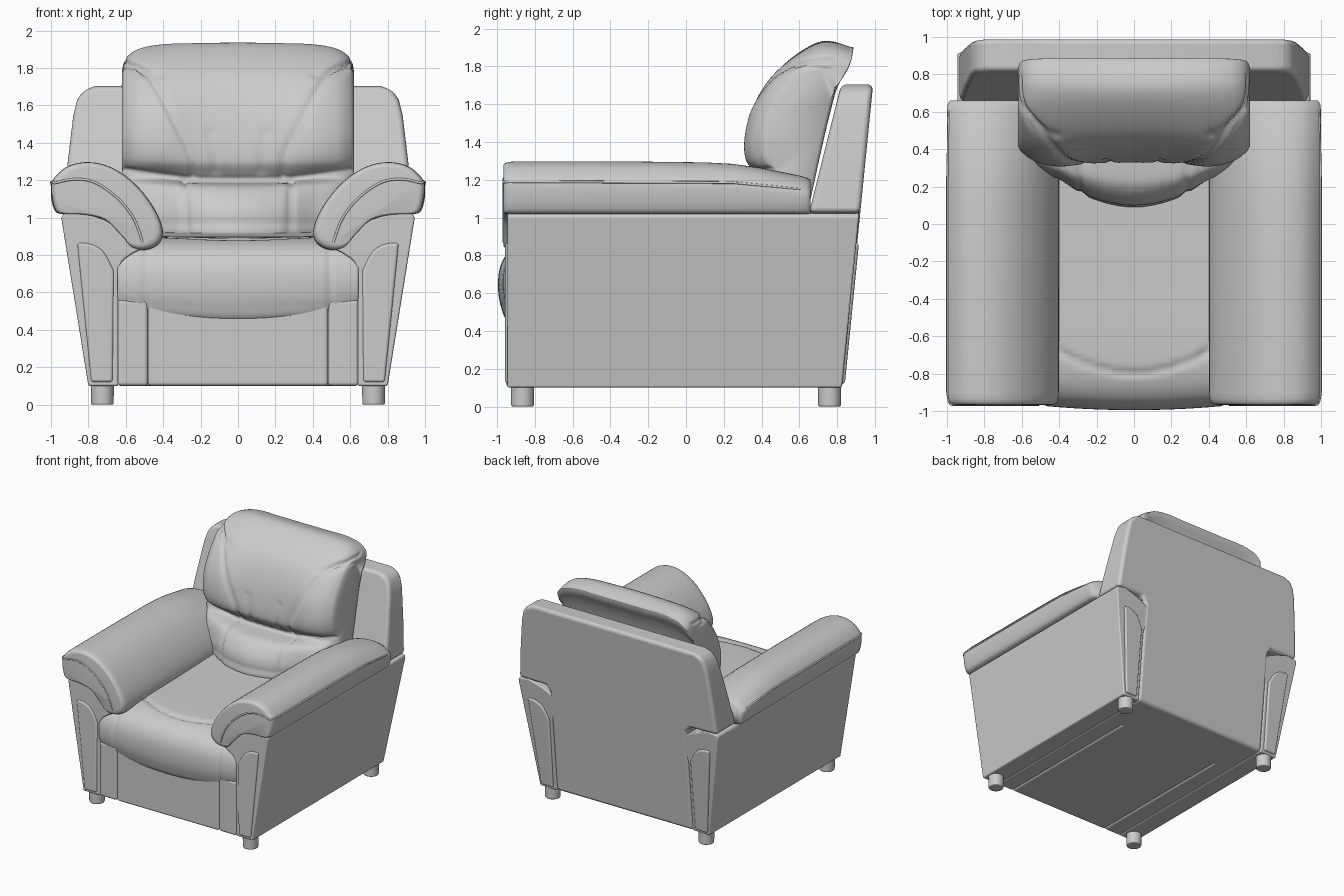
import bpy, bmesh, math
from mathutils import Vector

if "Cube" in bpy.data.objects:
    bpy.data.objects.remove(bpy.data.objects["Cube"])


def spline(pts, n, closed=True):
    """Catmull-Rom points through pts (any dimension up to 3)."""
    P = [Vector(p) for p in pts]
    N, out = len(P), []
    for i in range(N if closed else N - 1):
        if closed:
            a, b, c, d = (P[(i + k) % N] for k in (-1, 0, 1, 2))
        else:
            a, b, c, d = P[max(i - 1, 0)], P[i], P[i + 1], P[min(i + 2, N - 1)]
        for j in range(n):
            t = j / n
            out.append(b + (c - a) * (t / 2) + (a * 2 - b * 5 + c * 4 - d) * (t * t / 2)
                       + (b * 3 - a - c * 3 + d) * (t ** 3 / 2))
    return out if closed else out + [P[-1]]


def finish(name, bm, mirror=False, bevel=0, segs=4):
    bmesh.ops.recalc_face_normals(bm, faces=bm.faces)
    for f in bm.faces:
        f.smooth = True
    me = bpy.data.meshes.new(name)
    bm.to_mesh(me)
    bm.free()
    ob = bpy.data.objects.new(name, me)
    bpy.context.collection.objects.link(ob)
    if bevel:
        m = ob.modifiers.new("round", 'BEVEL')
        m.width, m.segments, m.limit_method = bevel, segs, 'ANGLE'
        m.angle_limit = math.radians(32)
        m.harden_normals = True
    if mirror:
        ob.modifiers.new("mirror", 'MIRROR')
    return ob


def loft(name, rings, mirror=False):
    bm = bmesh.new()
    R = [[bm.verts.new(p) for p in r] for r in rings]
    for a, b in zip(R, R[1:]):
        for i in range(len(a)):
            j = (i + 1) % len(a)
            bm.faces.new((a[i], a[j], b[j], b[i]))
    bm.faces.new(R[0])
    bm.faces.new(R[-1])
    return finish(name, bm, mirror)


def prism(name, outline, front, back, bevel, mirror=False, segs=4):
    """xz outline between two tilted planes y = a + b*z."""
    bm = bmesh.new()
    F, B = ([bm.verts.new((x, a + b * z, z)) for x, z in outline] for a, b in (front, back))
    bm.faces.new(F)
    bm.faces.new(B)
    for i in range(len(F)):
        j = (i + 1) % len(F)
        bm.faces.new((F[i], F[j], B[j], B[i]))
    return finish(name, bm, mirror, bevel, segs)


def groove(ob, pts, axes, facing, depth=.016, width=.016):
    """Press a seam line into a dense mesh, on the side that faces the given way."""
    P, facing, moves = [Vector(p) for p in pts], Vector(facing), []
    for v in ob.data.vertices:
        if v.normal.dot(facing) < .05:
            continue
        q, best = Vector((v.co[axes[0]], v.co[axes[1]])), 9
        for a, b in zip(P, P[1:]):
            e = b - a
            t = min(1, max(0, (q - a).dot(e) / e.length_squared))
            best = min(best, (q - a - e * t).length)
        if best < width * 3:
            moves.append((v, v.normal * depth * math.exp(-(best / width) ** 2)))
    for v, m in moves:
        v.co -= m
    ob.data.update()


def piping(name, pts, r=.007):
    cu = bpy.data.curves.new(name, 'CURVE')
    cu.dimensions, cu.bevel_depth, cu.bevel_resolution = '3D', r, 2
    s = cu.splines.new('POLY')
    s.points.add(len(pts) - 1)
    for p, c in zip(s.points, pts):
        p.co = (*c, 1)
    ob = bpy.data.objects.new(name, cu)
    bpy.context.collection.objects.link(ob)
    ob.modifiers.new("mirror", 'MIRROR')


# Backrest shell, leaning back
half = [(.645, .1), (.645, .97), (.68, 1.02), (.935, 1.025), (.91, 1.3), (.88, 1.55),
        (.86, 1.63), (.825, 1.68), (.76, 1.705)]
prism("backrest", half + [(-x, z) for x, z in reversed(half)], (.395, .25), (.82, .1), .045)

# Arm bases with the curled inner top, and the raised trim on both ends
curl = [tuple(p) for p in spline([(.85, 1.03), (.72, .99), (.56, .91), (.5, .85), (.56, .81),
                                  (.62, .765), (.64, .70)], 3, False)]
prism("arm_base", [(.64, .1), (.80, .1), (.945, 1.0), (.935, 1.02)] + curl,
      (-.945, 0), (.815, .1), .022, True)
trim = [tuple(p) for p in spline([(.86, .865), (.79, .86), (.72, .82), (.665, .72)], 3, False)]
prism("arm_trim", [(.67, .12), (.785, .12)] + trim, (-.957, 0), (.829, .1), .016, True)

# Padded armrests
pad = spline([(1.0, 1.16), (.985, 1.21), (.91, 1.275), (.80, 1.297), (.68, 1.27), (.56, 1.19),
              (.46, 1.07), (.405, .95), (.415, .87), (.48, .83), (.56, .835), (.62, .90),
              (.71, .985), (.83, 1.015), (.95, 1.02), (.985, 1.06)], 4)
mid, rings = Vector((.72, 1.09)), []
for y, s, drop in [(-.967, .86, 0), (-.965, .92, 0), (-.955, .965, 0), (-.935, .99, 0), (-.9, 1, 0),
                   (-.3, 1, 0), (.1, 1, .005), (.25, 1, .013), (.4, 1, .035), (.6, 1, .075),
                   (.64, .985, .085), (.66, .94, .09)]:
    ring = []
    for p in pad:
        q = mid + (p - mid) * s
        ring.append((q.x, y, q.y - drop * max(0, (q.y - 1.02) / .28)))
    rings.append(ring)
loft("armrest_pad", rings, True)
face = spline([(.98, 1.185), (.88, 1.205), (.77, 1.19), (.65, 1.11), (.56, 1.0), (.51, .87)], 5, False)
piping("armrest_piping", [(.94, .64, 1.14), (.99, .6, 1.15), (.997, .25, 1.185), (.997, -.9, 1.19),
                          (.99, -.945, 1.19)] + [(p.x, -.965, p.y) for p in face])

# Seat cushion with a rolled front
prof = spline([(-.935, .45), (-.98, .53), (-.995, .64), (-.98, .75), (-.92, .835), (-.80, .885),
               (-.6, .90), (-.3, .905), (0, .912), (.3, .92), (.5, .9), (.5, .7), (.4, .5),
               (0, .48), (-.5, .47), (-.8, .46)], 8)
rings = []
for i in range(81):
    x = -.645 + 1.29 * i / 80
    t = (x / .645) ** 2
    rings.append([(x, y + (.04 * t if y < -.7 else 0), z + .05 * t * max(0, min(1, (.7 - z) / .25)))
                  for y, z in prof])
seat = loft("seat", rings)
for s in (-1, 1):
    groove(seat, [(s * .495, .4), (s * .49, .88)], (0, 2), (0, -1, .1), .012, .012)
groove(seat, [(x / 10, -.80 + .12 * (x / 4) ** 2) for x in range(-6, 7)], (0, 1), (0, 0, 1), .014, .016)

# Lower front panels, running back as the underside
for i, (a, b) in enumerate([(-.645, -.482), (-.482, .482), (.482, .645)]):
    prism("front_panel_%d" % (i + 1), [(a, .1), (b, .1), (b, .56), (a, .56)],
          (-.95, 0), (.78, 0), .02)

# Back cushion: centre, wing and edge cross-sections, lofted sideways
centre = [(.62, .95), (.79, 1.66), (.88, 1.87), (.86, 1.905), (.73, 1.935), (.60, 1.875), (.47, 1.76),
          (.39, 1.61), (.345, 1.45), (.33, 1.30), (.37, 1.2), (.21, 1.165), (.125, 1.08), (.10, .98),
          (.14, .88), (.6, .85)]
wing = centre[:4] + [(.73, 1.925), (.59, 1.86), (.45, 1.74), (.35, 1.58), (.31, 1.42), (.32, 1.30),
                     (.39, 1.215), (.29, 1.17), (.25, 1.08), (.24, .98), (.28, .89), (.6, .86)]
edge = [(.64, 1.0), (.78, 1.62), (.87, 1.81), (.86, 1.845), (.74, 1.865), (.61, 1.82), (.5, 1.71),
        (.42, 1.58), (.38, 1.44), (.39, 1.32), (.44, 1.24), (.43, 1.17), (.40, 1.08), (.40, .98),
        (.43, .9), (.6, .88)]


def mix(a, b, t):
    return [tuple(Vector(p).lerp(Vector(q), t)) for p, q in zip(a, b)]


hub = [(.62, 1.4)] * 16
side = [(.62, mix(edge, hub, .16)), (.60, mix(edge, hub, .03)), (.53, mix(wing, edge, .4)),
        (.40, wing), (.22, mix(centre, wing, .3))]
sections = [(-x, p) for x, p in side] + [(0, centre)] + [(x, p) for x, p in reversed(side)]
cols = [spline([(x, *p[k]) for x, p in sections], 9, False) for k in range(16)]
rings = [spline([c[i] for c in cols], 10) for i in range(len(cols[0]))]
cushion = loft("back_cushion", rings)
FRONT = (0, -1, .3)
groove(cushion, [(-.6, 1.255), (-.4, 1.225), (-.24, 1.205), (.24, 1.205), (.4, 1.225), (.6, 1.255)],
       (0, 2), FRONT, .014, .014)
for s in (-1, 1):
    seam = spline([(.24, 1.21), (.25, 1.33), (.33, 1.5), (.43, 1.69), (.51, 1.79), (.6, 1.83)], 4, False)
    groove(cushion, [(s * p.x, p.y) for p in seam], (0, 2), FRONT, .018, .015)
    groove(cushion, [(s * .285, 1.2), (s * .275, .88)], (0, 2), FRONT, .015, .014)
    groove(cushion, [(s * .12, 1.24), (s * .145, 1.46)], (0, 2), FRONT, .014, .012)
    groove(cushion, [(.47, 1.76), (.6, 1.81), (.76, 1.78), (.80, 1.68)], (1, 2), (s, 0, 0), .01, .014)
# Gathered leather on both sides of the waist seam
for v in cushion.data.vertices:
    x, y, z = v.co
    if abs(x) < .24 and v.normal.y < 0:
        v.co.y += .004 * math.sin(x * 95) * math.exp(-((z - 1.22) / .13) ** 2) * (1 - abs(x) / .24)

# Feet
for name, y in (("front_foot", -.865), ("rear_foot", .76)):
    bm = bmesh.new()
    r = bmesh.ops.create_cone(bm, cap_ends=True, segments=32, radius1=.06, radius2=.062, depth=.13)
    bmesh.ops.translate(bm, verts=r["verts"], vec=(.725, y, .065))
    finish(name, bm, True, .008, 2)
